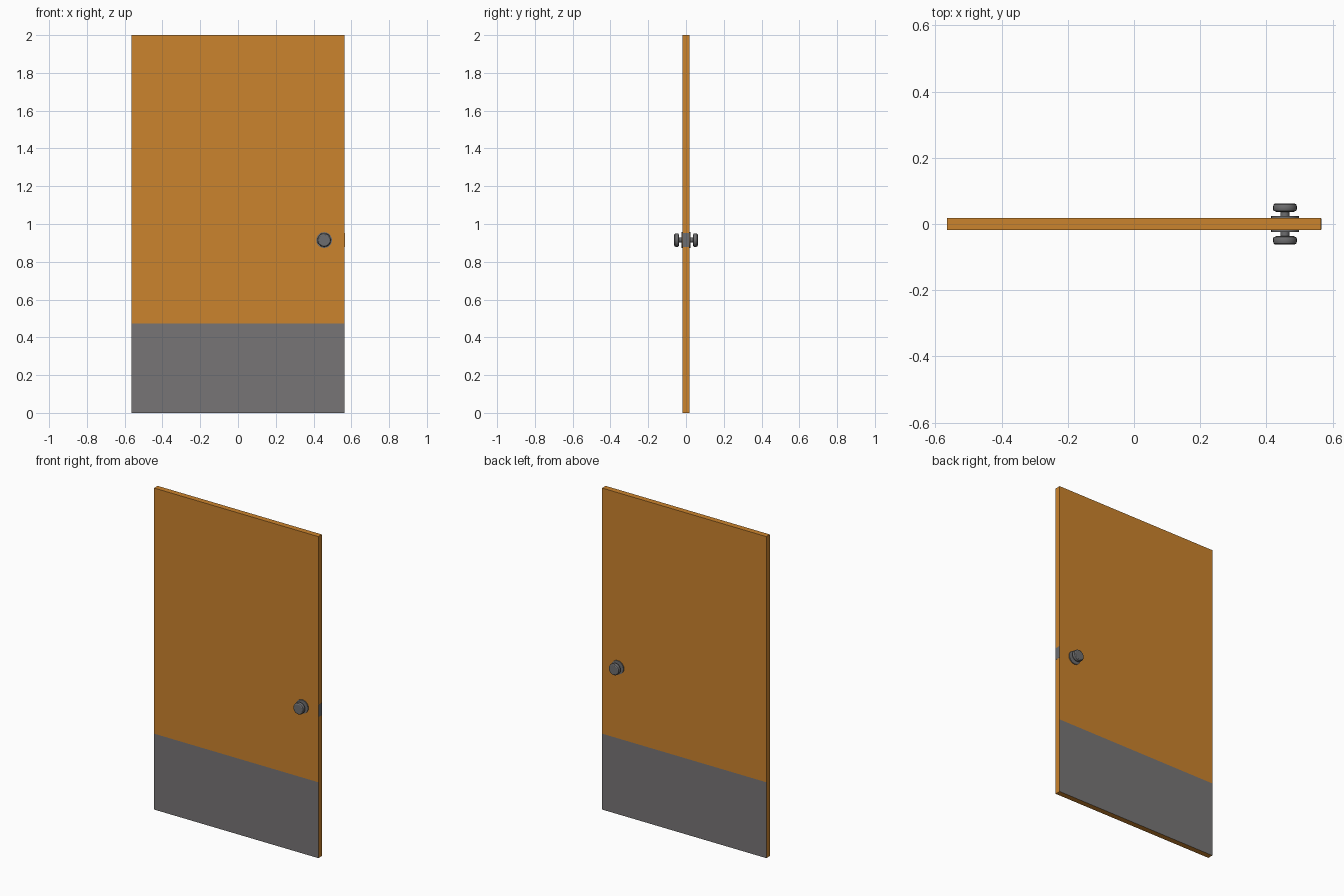
import bpy, bmesh, math

if "Cube" in bpy.data.objects:
    bpy.data.objects.remove(bpy.data.objects["Cube"])

W, T, H = 0.565, 0.0175, 2.0        # half width, half thickness, height
KICK_Z = 0.472                      # top of the kick panel
KNOB_X, KNOB_Z = 0.456, 0.915


def material(name, rgb):
    m = bpy.data.materials.new(name)
    m.diffuse_color = (*rgb, 1.0)
    m.use_nodes = True
    m.node_tree.nodes["Principled BSDF"].inputs["Base Color"].default_value = m.diffuse_color
    return m


wood = material("orange wood", (0.60, 0.228, 0.026))
kick = material("grey kick panel", (0.185, 0.178, 0.180))
metal = material("dark grey metal", (0.155, 0.155, 0.160))


def add_object(name, bm, mats):
    bmesh.ops.recalc_face_normals(bm, faces=bm.faces)
    me = bpy.data.meshes.new(name)
    bm.to_mesh(me)
    bm.free()
    for m in mats:
        me.materials.append(m)
    ob = bpy.data.objects.new(name, me)
    bpy.context.collection.objects.link(ob)
    return ob


def box(size, centre):
    bm = bmesh.new()
    bmesh.ops.create_cube(bm, size=1)
    bmesh.ops.scale(bm, vec=size, verts=bm.verts)
    bmesh.ops.translate(bm, vec=centre, verts=bm.verts)
    return bm


# Door slab, cut at kick panel height; lower front and back faces are grey
bm = box((2 * W, 2 * T, H), (0, 0, H / 2))
bmesh.ops.bisect_plane(bm, geom=bm.verts[:] + bm.edges[:] + bm.faces[:],
                       plane_co=(0, 0, KICK_Z), plane_no=(0, 0, 1))
bm.normal_update()
for f in bm.faces:
    if abs(f.normal.y) > 0.9 and f.calc_center_median().z < KICK_Z:
        f.material_index = 1
add_object("door_slab", bm, [wood, kick])

# Latch plate on the door edge
add_object("latch_plate", box((0.004, 2 * T - 0.001, 0.076), (W - 0.001, 0, KNOB_Z)), [metal])


def lathe(name, profile, side, segments=20):
    """Spin (radius, depth) points about the y axis through the knob centre."""
    bm = bmesh.new()
    rings = []
    for r, d in profile:
        rings.append([bm.verts.new((KNOB_X + r * math.cos(2 * math.pi * i / segments),
                                    side * d,
                                    KNOB_Z + r * math.sin(2 * math.pi * i / segments)))
                      for i in range(segments)])
    for a, b in zip(rings, rings[1:]):
        for i in range(segments):
            j = (i + 1) % segments
            bm.faces.new((a[i], a[j], b[j], b[i]))
    bm.faces.new(rings[0])
    bm.faces.new(rings[-1])
    ob = add_object(name, bm, [metal])
    bpy.ops.object.select_all(action='DESELECT')
    ob.select_set(True)
    bpy.context.view_layer.objects.active = ob
    bpy.ops.object.shade_smooth_by_angle(angle=math.radians(30))


# Rosette, neck and knob on both sides
rosette = [(0.042, 0.015), (0.042, 0.0235)]
neck = [(0.0135, 0.020), (0.0135, 0.040)]
knob = [(0.027, 0.037), (0.034, 0.040), (0.036, 0.044),
        (0.036, 0.053), (0.034, 0.059), (0.029, 0.0625)]
for label, side in (("front", -1), ("back", 1)):
    lathe(label + "_rosette", rosette, side)
    lathe(label + "_neck", neck, side)
    lathe(label + "_knob", knob, side)
